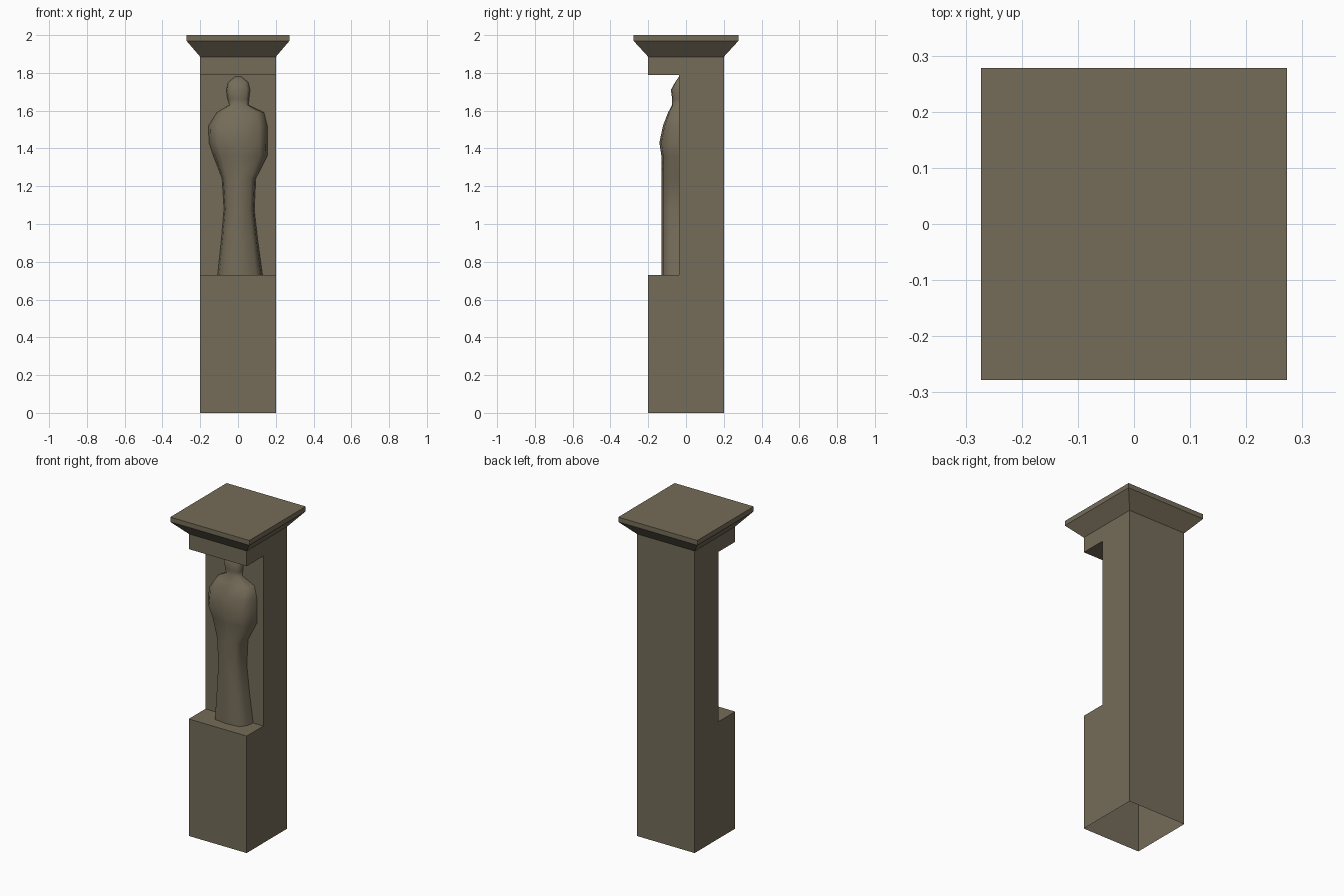
import bpy, bmesh

if "Cube" in bpy.data.objects:
    bpy.data.objects.remove(bpy.data.objects["Cube"])

stone = bpy.data.materials.new("weathered stone")
stone.diffuse_color = (0.178, 0.150, 0.100, 1)
stone.use_nodes = True
stone.node_tree.nodes["Principled BSDF"].inputs["Base Color"].default_value = stone.diffuse_color


def make_object(name, verts, faces, smooth=False):
    mesh = bpy.data.meshes.new(name)
    mesh.from_pydata(verts, [], faces)
    bm = bmesh.new()
    bm.from_mesh(mesh)
    bmesh.ops.recalc_face_normals(bm, faces=bm.faces)
    bm.to_mesh(mesh)
    bm.free()
    mesh.materials.append(stone)
    for p in mesh.polygons:
        p.use_smooth = smooth
    ob = bpy.data.objects.new(name, mesh)
    bpy.context.collection.objects.link(ob)
    return ob


WALL = -0.036

# Pillar shaft: side profile (y, z) with the niche cut in, open at top and bottom
profile = [(-0.2, 0), (-0.2, 0.73), (WALL, 0.73), (WALL, 1.79),
           (-0.2, 1.79), (-0.2, 1.885), (0.2, 1.885), (0.2, 0)]
n = len(profile)
verts = [(x, y, z) for x in (-0.2, 0.2) for y, z in profile]
faces = [tuple(range(n)), tuple(range(2 * n - 1, n - 1, -1))]
faces += [(i, i + 1, n + i + 1, n + i) for i in range(n - 1) if i != 5]
make_object("pillar_shaft", verts, faces)

# Flared cap: stacked rectangles (half x, half y, z)
levels = [(0.2, 0.2, 1.885), (0.273, 0.278, 1.97), (0.273, 0.278, 2.0)]
verts = [(sx * hx, sy * hy, z) for hx, hy, z in levels
         for sx, sy in ((-1, -1), (1, -1), (1, 1), (-1, 1))]
faces = [(k * 4 + i, k * 4 + (i + 1) % 4, k * 4 + 4 + (i + 1) % 4, k * 4 + 4 + i)
         for k in range(2) for i in range(4)]
faces.append((8, 9, 10, 11))
make_object("pillar_cap", verts, faces)

# Relief figure: rings of (z, left x, right x, front y), each a half section
rings = [(0.73, -0.108, 0.130, -0.130), (0.92, -0.088, 0.104, -0.130),
         (1.08, -0.074, 0.086, -0.130), (1.24, -0.084, 0.094, -0.130),
         (1.36, -0.130, 0.155, -0.130), (1.43, -0.154, 0.155, -0.141),
         (1.52, -0.156, 0.155, -0.122), (1.59, -0.112, 0.138, -0.095),
         (1.63, -0.045, 0.055, -0.074), (1.66, -0.055, 0.058, -0.073),
         (1.71, -0.062, 0.064, -0.080), (1.75, -0.052, 0.054, -0.058),
         (1.78, -0.015, 0.018, -0.038)]
section = [(-1, 0), (-0.93, 0.5), (-0.72, 0.9), (0, 1), (0.72, 0.9), (0.93, 0.5), (1, 0)]
verts = []
for z, left, right, front in rings:
    mid, half = (left + right) / 2, (right - left) / 2
    verts += [(mid + half * u, WALL + (front - WALL) * v, z) for u, v in section]
m = len(section)
faces = [(k * m + i, k * m + i + 1, k * m + m + i + 1, k * m + m + i)
         for k in range(len(rings) - 1) for i in range(m - 1)]
faces.append(tuple(range((len(rings) - 1) * m, len(rings) * m)))
# back of the relief, flush against the niche wall, keeps normals outward
fig = make_object("relief_figure", verts, faces, True)
bm = bmesh.new()
bm.from_mesh(fig.data)
# open shell: make the front faces point towards -y
if sum(f.normal.y * f.calc_area() for f in bm.faces) > 0:
    bmesh.ops.reverse_faces(bm, faces=bm.faces)
bm.to_mesh(fig.data)
bm.free()
# shaft and cap are open shells too: check by a known outward direction
for name, axis, sign in (("pillar_shaft", 0, 1), ("pillar_cap", 0, 1)):
    mesh = bpy.data.objects[name].data
    if sum(p.normal[axis] * p.center[axis] * p.area for p in mesh.polygons) < 0:
        mesh.flip_normals()
